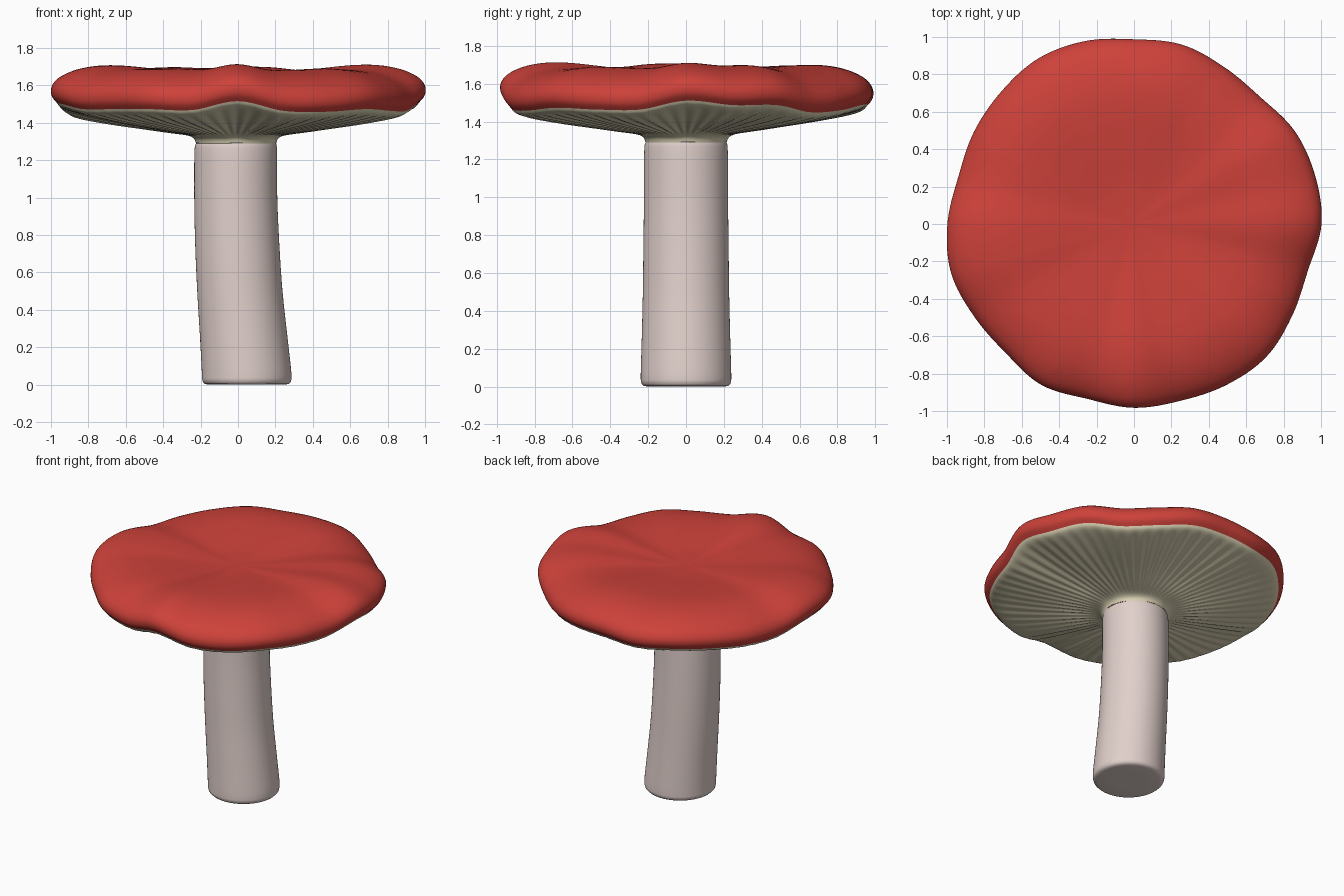
import bpy, bmesh, math

if "Cube" in bpy.data.objects:
    bpy.data.objects.remove(bpy.data.objects["Cube"])

SEG = 384


def material(name, col):
    m = bpy.data.materials.new(name)
    m.diffuse_color = (*col, 1)
    m.use_nodes = True
    m.node_tree.nodes["Principled BSDF"].inputs["Base Color"].default_value = m.diffuse_color
    return m


red = material("cap red", (0.61, 0.053, 0.042))
cream = material("gill cream", (0.73, 0.67, 0.47))
pale = material("stem pale", (0.75, 0.63, 0.595))

# Rim radius and rim height every 15 degrees, counter-clockwise from +x
RIM_R = [1.0, 1.0, .99, .955, .965, .99, .985, 1.01, 1.02, 1.0, .985, .97,
         .995, 1.01, .985, .97, .99, .965, .98, .975, .99, 1.0, .975, .96]
RIM_Z = [1.515, 1.49, 1.49, 1.45, 1.46, 1.49, 1.495, 1.48, 1.49, 1.48, 1.465, 1.46,
         1.505, 1.505, 1.475, 1.475, 1.475, 1.47, 1.52, 1.465, 1.46, 1.475, 1.465, 1.465]


def catmull(a, b, c, d, t):
    return 0.5 * (2 * b + (c - a) * t + (2 * a - 5 * b + 4 * c - d) * t * t
                  + (3 * b - a - 3 * c + d) * t ** 3)


def around(table, ang):
    f = ang / (2 * math.pi) * len(table)
    i = int(f)
    return catmull(*(table[(i + k) % len(table)] for k in (-1, 0, 1, 2)), f - i)


def smooth_path(pts, n=4):
    out = []
    for i in range(len(pts) - 1):
        q = [pts[max(0, min(len(pts) - 1, i + k))] for k in (-1, 0, 1, 2)]
        out += [tuple(catmull(*(p[j] for p in q), s / n) for j in range(len(pts[0])))
                for s in range(n)]
    return out + [pts[-1]]


def revolve(name, profile, place, mats, mat_of):
    """Rings of vertices from a profile; place() bends each point; radius 0 closes to a point."""
    bm = bmesh.new()
    rings = []
    for p in profile:
        if p[0] < 1e-6:
            rings.append([bm.verts.new(place(p, 0.0))])
        else:
            rings.append([bm.verts.new(place(p, 2 * math.pi * k / SEG)) for k in range(SEG)])
    for i, (a, b) in enumerate(zip(rings, rings[1:])):
        for k in range(SEG):
            n = (k + 1) % SEG
            if len(a) == 1:
                f = bm.faces.new((a[0], b[k], b[n]))
            elif len(b) == 1:
                f = bm.faces.new((a[k], b[0], a[n]))
            else:
                f = bm.faces.new((a[k], b[k], b[n], a[n]))
            f.smooth = True
            f.material_index = mat_of(i)
    bmesh.ops.recalc_face_normals(bm, faces=bm.faces)
    me = bpy.data.meshes.new(name)
    bm.to_mesh(me)
    bm.free()
    for m in mats:
        me.materials.append(m)
    ob = bpy.data.objects.new(name, me)
    bpy.context.collection.objects.link(ob)
    return ob


# Wavy cap: red top rolling over the rim
top = smooth_path([(0, 1.655), (.2, 1.66), (.4, 1.678), (.6, 1.692), (.74, 1.687), (.86, 1.66),
                   (.95, 1.615), (.99, 1.565), (.99, 1.515), (.96, 1.478)])


def place_cap(p, ang):
    r, z = p
    rad = r * (1 + (around(RIM_R, ang) - 1) * r * r) * 1.008
    return (rad * math.cos(ang) - 0.013 * (1 - r), rad * math.sin(ang),
            z + (around(RIM_Z, ang) - 1.48) * r ** 1.6)


revolve("cap", top, place_cap, [red], lambda i: 0)

# Gills: shallow cone with fine radial ridges, flaring out of the stem
under = smooth_path([(.96, 1.478), (.94, 1.457), (.88, 1.438), (.7, 1.404), (.5, 1.373),
                     (.34, 1.348), (.26, 1.333), (.225, 1.315), (.213, 1.29)])


def place_gill(p, ang):
    x, y, z = place_cap(p, ang)
    fade = max(0, min(1, (p[0] - .24) / .15, (.96 - p[0]) / .1))
    return (x, y, z + 0.004 * fade * math.cos(64 * ang))


revolve("gills", under, place_gill, [cream], lambda i: 0)

# Stem: leaning slightly, (radius, height, x offset)
stem = smooth_path([(.2147, 1.29, -.0105), (.221, 1.24, -.012), (.222, 1.0, -.012), (.225, .75, -.004),
                    (.228, .5, .01), (.234, .25, .031), (.239, .08, .045), (.239, .03, .047)])
stem += [(.235, .014, .047), (.225, .004, .047), (.205, 0, .047), (.1, 0, .047), (0, 0, .047)]
revolve("stem", stem,
        lambda p, a: (p[0] * math.cos(a) + p[2], p[0] * math.sin(a), p[1]),
        [pale], lambda i: 0)
